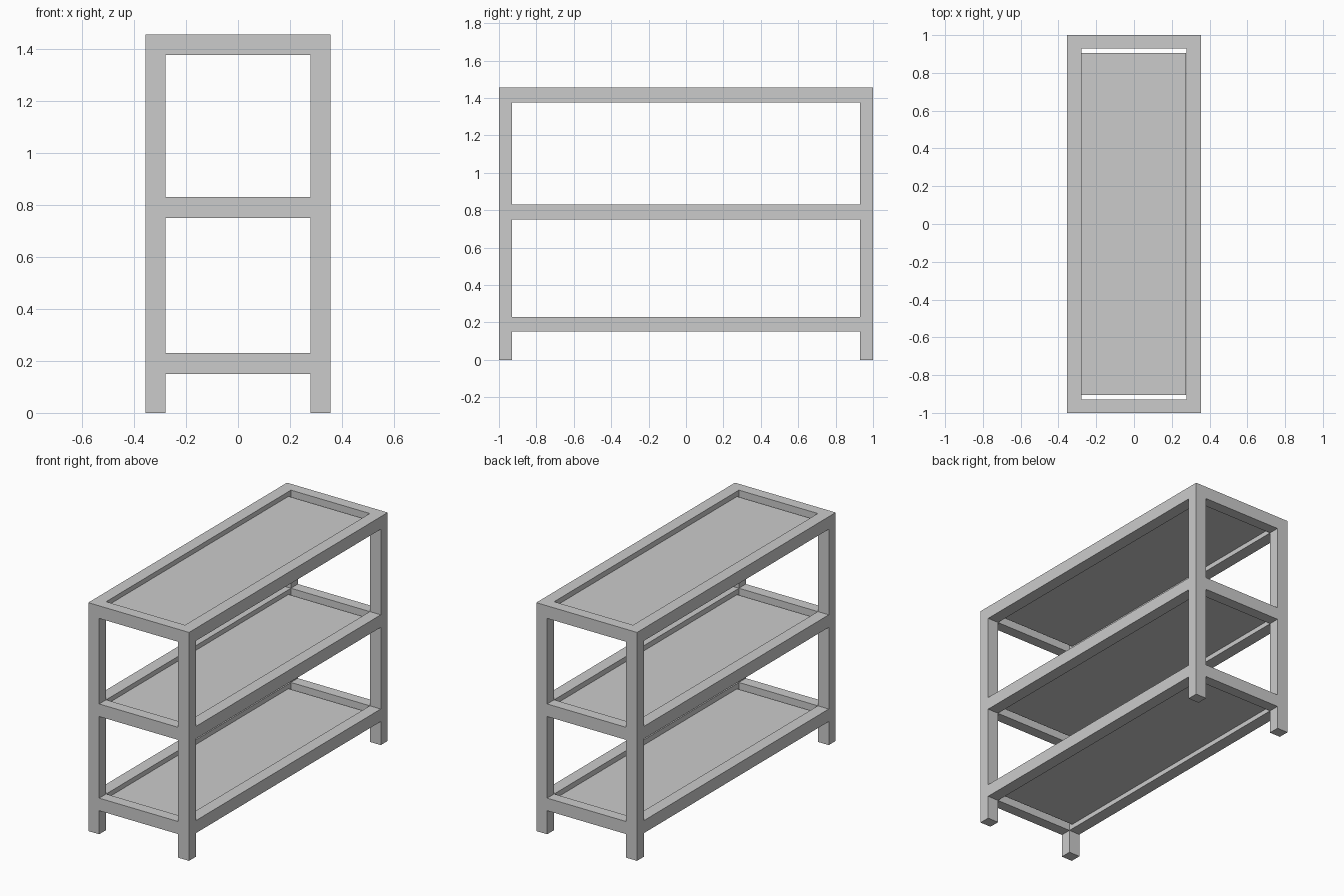
import bpy

if "Cube" in bpy.data.objects:
    bpy.data.objects.remove(bpy.data.objects["Cube"])

HX, HY, H = 0.355, 1.0, 1.455      # half width, half length, height
LX, LY = 0.077, 0.07               # post section
RAIL = 0.08                        # rail height
LEVELS = {"bottom": 0.15, "middle": 0.75, "top": H - RAIL}


def box(name, x0, x1, y0, y1, z0, z1):
    bpy.ops.mesh.primitive_cube_add(
        size=1, location=((x0 + x1) / 2, (y0 + y1) / 2, (z0 + z1) / 2))
    ob = bpy.context.object
    ob.name = name
    ob.scale = (x1 - x0, y1 - y0, z1 - z0)
    bpy.ops.object.transform_apply(location=False, rotation=False, scale=True)
    return ob


def span(side, outer, width):
    """Interval of given width flush with the outer face on one side."""
    return sorted((side * outer, side * (outer - width)))


# Four corner posts
for sx, xn in ((-1, "left"), (1, "right")):
    for sy, yn in ((-1, "front"), (1, "back")):
        box(f"{yn}_{xn}_leg", *span(sx, HX, LX), *span(sy, HY, LY), 0, H)

for level, z in LEVELS.items():
    # Long side rails between the posts
    for s, n in ((-1, "left"), (1, "right")):
        box(f"{level}_{n}_rail", *span(s, HX, LX), -HY + LY, HY - LY, z, z + RAIL)
    # Short end rails between the posts
    for s, n in ((-1, "front"), (1, "back")):
        box(f"{level}_{n}_rail", -HX + LX, HX - LX, *span(s, HY, LY), z, z + RAIL)
    # Recessed shelf panel, leaving a gap at each end
    box(f"{level}_shelf_panel", -0.278, 0.274, -0.905, 0.905, z + 0.03, z + 0.05)
